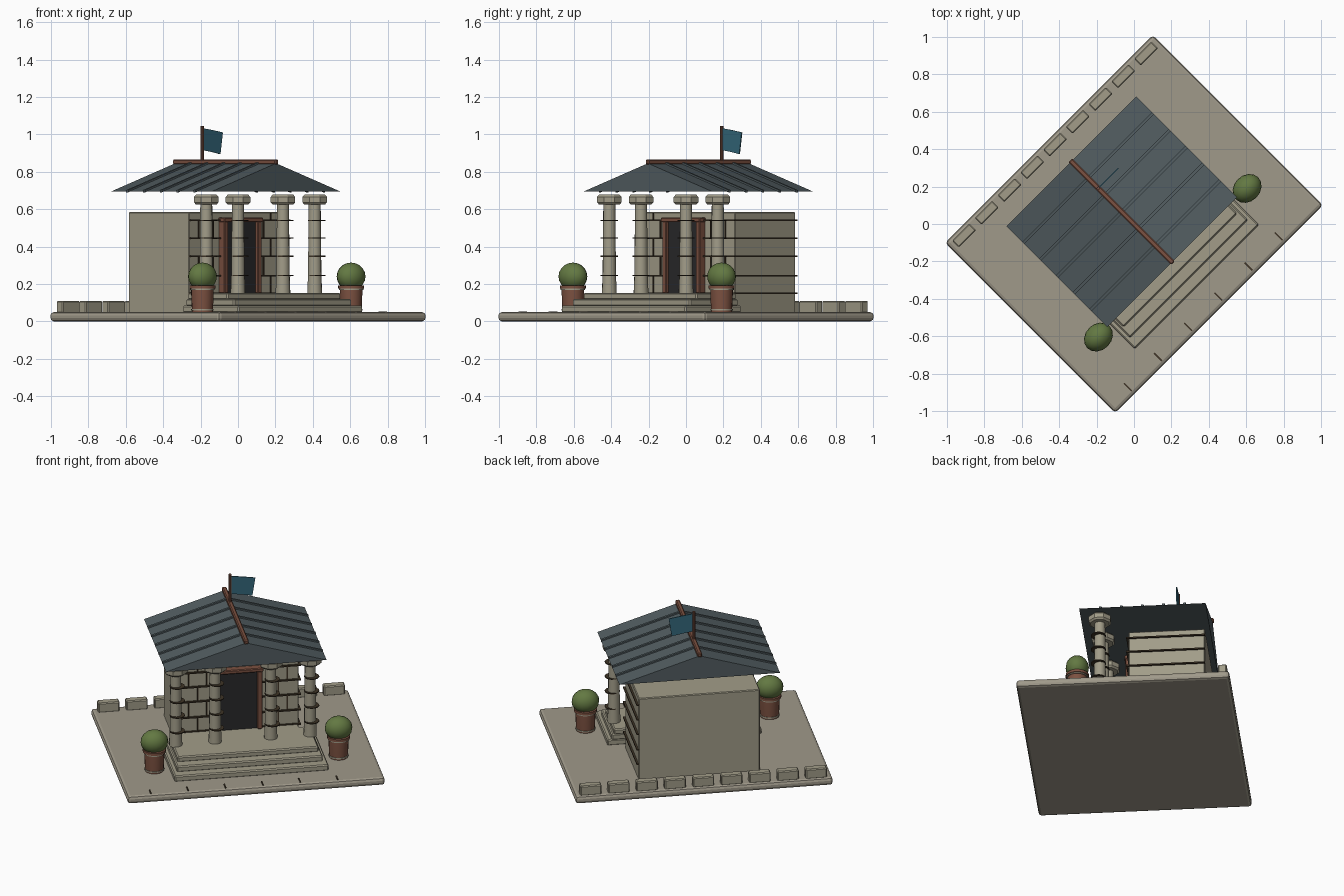
import bpy, bmesh, math
from mathutils import Matrix, Vector

if "Cube" in bpy.data.objects:
    bpy.data.objects.remove(bpy.data.objects["Cube"])

TURN = Matrix.Rotation(math.radians(45), 4, 'Z')  # whole building is turned on its corner


def mat(name, r, g, b):
    m = bpy.data.materials.new(name)
    m.diffuse_color = (r, g, b, 1)
    m.use_nodes = True
    m.node_tree.nodes["Principled BSDF"].inputs["Base Color"].default_value = m.diffuse_color
    return m


PAVING = mat("paving_stone", .35, .32, .255)
STONE = mat("wall_stone", .36, .335, .25)
SLATE = mat("roof_slate", .085, .11, .12)
WOOD = mat("red_brown", .20, .082, .052)
LEAF = mat("leaf_green", .125, .19, .055)
FLAG = mat("flag_blue", .035, .14, .20)
DARK = mat("door_dark", .022, .022, .024)
JOINT = mat("joint_brown", .05, .035, .02)


def finish(name, bm, m, bevel=0, smooth=False, segs=1):
    bmesh.ops.recalc_face_normals(bm, faces=bm.faces)
    me = bpy.data.meshes.new(name)
    bm.to_mesh(me)
    bm.free()
    me.materials.append(m)
    ob = bpy.data.objects.new(name, me)
    ob.matrix_world = TURN
    bpy.context.collection.objects.link(ob)
    if bevel:
        b = ob.modifiers.new("bevel", 'BEVEL')
        b.width, b.segments = bevel, segs
    if smooth:
        bpy.context.view_layer.objects.active = ob
        bpy.ops.object.select_all(action='DESELECT')
        ob.select_set(True)
        bpy.ops.object.shade_smooth_by_angle(angle=math.radians(35))
    return ob


def box(name, x0, x1, y0, y1, z0, z1, m, bevel=0, segs=1):
    bm = bmesh.new()
    mx = Matrix.Translation(((x0 + x1) / 2, (y0 + y1) / 2, (z0 + z1) / 2)) \
        @ Matrix.Diagonal((x1 - x0, y1 - y0, z1 - z0, 1))
    bmesh.ops.create_cube(bm, size=1, matrix=mx)
    return finish(name, bm, m, bevel, segs=segs)


def lathe(name, x, y, profile, m, n=16, smooth=True):
    """Closed turned shape from (radius, height) points."""
    bm = bmesh.new()
    rings = [[bm.verts.new((x + r * math.cos(2 * math.pi * (i + .5) / n),
                            y + r * math.sin(2 * math.pi * (i + .5) / n), z))
              for i in range(n)] for r, z in profile]
    for a, b in zip(rings, rings[1:]):
        for i in range(n):
            bm.faces.new((a[i], a[(i + 1) % n], b[(i + 1) % n], b[i]))
    bm.faces.new(rings[0])
    bm.faces.new(rings[-1])
    return finish(name, bm, m, smooth=smooth)


def prism(name, pts, y0, y1, m):
    """Extrude an x-z outline along y."""
    bm = bmesh.new()
    a = [bm.verts.new((x, y0, z)) for x, z in pts]
    b = [bm.verts.new((x, y1, z)) for x, z in pts]
    bm.faces.new(a)
    bm.faces.new(b)
    for i in range(len(pts)):
        j = (i + 1) % len(pts)
        bm.faces.new((a[i], a[j], b[j], b[i]))
    return finish(name, bm, m)


# Ground slab with expansion joints along the front edge
box("ground_slab", -.785, .785, -.643, .643, 0, .05, PAVING, .018, 2)
for i in range(6):
    u = -.64 + i * .228
    box("paving_joint", u - .004, u + .004, -.622, -.565, .048, .054, JOINT)

# Low kerb blocks along the back
for i in range(9):
    u = -.686 + i * .172
    box("kerb_block", u - .065, u + .065, .573, .625, .045, .11, STONE, .006)

# Entrance steps
for a, front, z0, z1 in ((.47, -.475, .045, .085), (.445, -.415, .08, .12), (.43, -.35, .115, .152)):
    box("step", -a, a, front, -.05, z0, z1, STONE, .007)
box("porch_floor", -.36, .36, -.06, .01, .045, .15, STONE)

# Main chamber with courses on the front and one side
box("chamber_walls", -.37, .37, 0, .46, .045, .585, STONE, .005)
COURSES = (.15, .245, .348, .445, .54)
for k, z in enumerate(COURSES):
    box("side_joint", .365, .382, 0, .46, z - .004, z + .004, JOINT)
    for s0, s1 in ((-.37, -.14), (.14, .382)):
        box("front_joint", s0, s1, -.014, .005, z - .004, z + .004, JOINT)
    top = COURSES[k + 1] if k < 4 else .58
    for u in ((-.30, -.19, .19, .30) if k % 2 else (-.245, .245)):
        box("upright_joint", u - .004, u + .004, -.006, .005, z, top, JOINT)

# Doorway
box("door_panel", -.125, .125, -.02, .005, .15, .53, DARK)
for s in (-1, 1):
    box("door_post", s * .127 - .015, s * .127 + .015, -.04, .005, .15, .535, WOOD, .004)
box("door_lintel", -.148, .148, -.046, .005, .53, .555, WOOD, .005)

# Columns, each with thin drum joints and an eight-sided capital
for u in (-.41, -.17, .17, .41):
    lathe("column", u, -.17, [(.04, .148), (.036, .25), (.032, .64)], STONE, 14)
    lathe("column_capital", u, -.17,
          [(.06, .625), (.071, .636), (.071, .665), (.06, .677)], STONE, 8, False)
    for z in COURSES[1:]:
        lathe("drum_joint", u + .008, -.178, [(.046, z - .003), (.046, z + .003)], JOINT, 12)

# Gabled roof with raised seams
prism("roof", [(-.49, .693), (.49, .693), (0, .845)], -.288, .474, SLATE)
for i in range(5):
    v = .347 - i * .127
    for s in (-1, 1):
        prism("roof_seam", [(s * .49, .69), (s * .49, .702), (0, .854), (0, .84)],
              v - .008, v + .008, SLATE)
box("ridge_beam", -.014, .014, -.296, .482, .838, .866, WOOD, .006)

# Flagpole and pennant
lathe("flagpole", 0, .27, [(.009, .84), (.009, 1.045)], WOOD, 10)
prism("flag", [(.006, .915), (.07, .906), (.135, .894), (.153, 1.01), (.08, 1.022), (.006, 1.032)],
      .267, .273, FLAG)

# Potted shrubs on both sides of the steps
for s in (-1, 1):
    u, v = s * .562, -.293
    lathe("pot", u, v, [(.056, .048), (.06, .14), (.06, .172), (.07, .176), (.07, .192), (.055, .192)],
          WOOD, 18)
    for z, r in ((.062, .060), (.172, .066)):
        lathe("pot_band", u, v, [(r, z - .004), (r, z + .004)], STONE, 18)
    bm = bmesh.new()
    bmesh.ops.create_uvsphere(bm, u_segments=16, v_segments=10, radius=1,
                              matrix=Matrix.Translation((u, v, .24))
                              @ Matrix.Diagonal((.084, .07, .074, 1)))
    finish("shrub", bm, LEAF, smooth=True)
